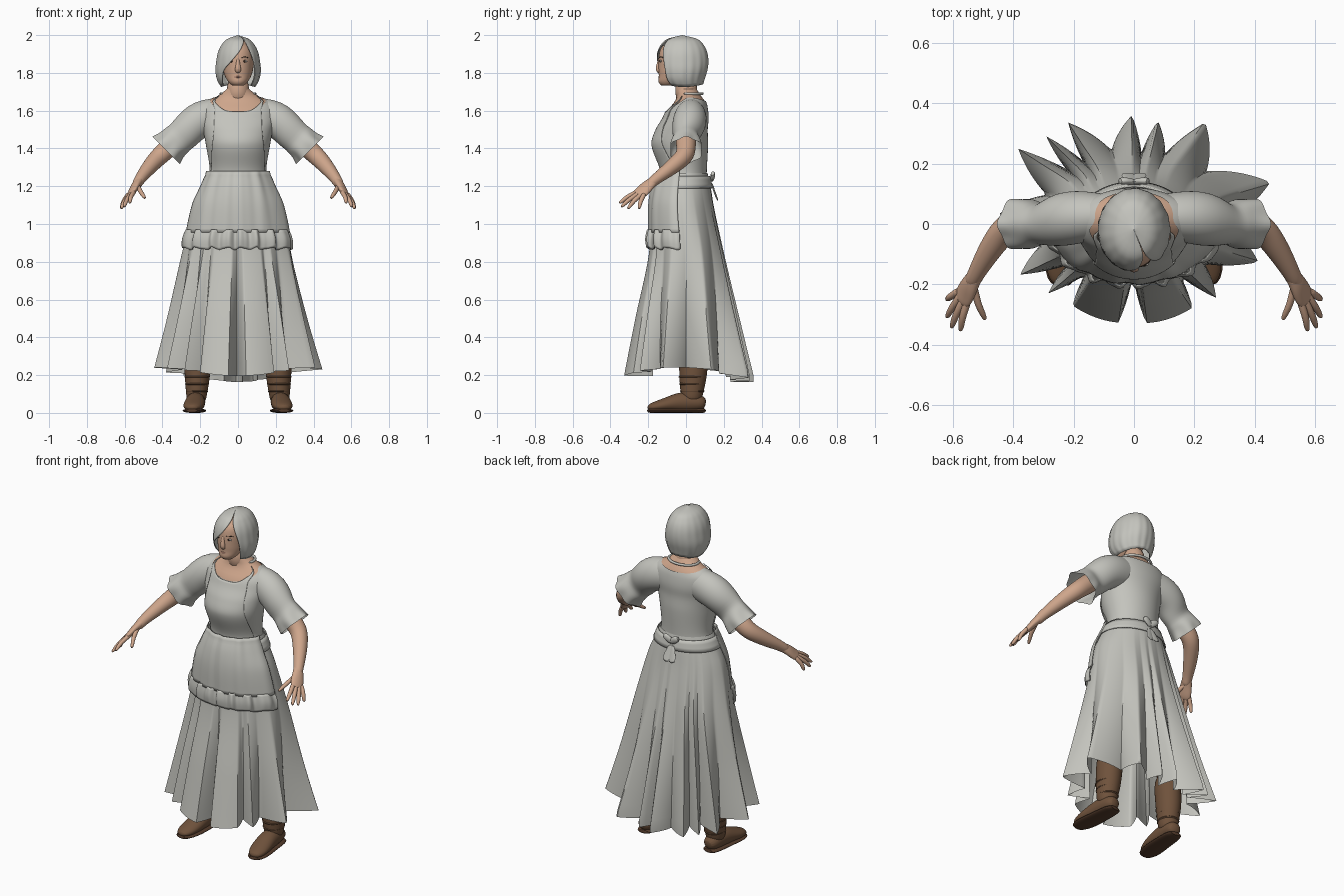
import bpy
import math
from math import sin, cos, pi, radians
from mathutils import Vector

if "Cube" in bpy.data.objects:
    bpy.data.objects.remove(bpy.data.objects["Cube"], do_unlink=True)


def material(name, *rgb):
    m = bpy.data.materials.new(name)
    m.use_nodes = True
    m.diffuse_color = (*rgb, 1)
    m.node_tree.nodes["Principled BSDF"].inputs["Base Color"].default_value = (*rgb, 1)
    return m


GREY = material("grey cloth", .55, .55, .51)
SKIN = material("skin", .62, .38, .26)
LEATHER = material("brown leather", .16, .085, .045)
SOLE = material("dark sole", .09, .045, .025)
DARK = material("dark brown", .05, .03, .02)
WHITE = material("eye white", .6, .55, .5)
LIP = material("lips", .45, .23, .17)
ACROSS, UPWARD, HAND = (0, 1, 0), (0, 0, 1), (.76, -.15, .65)
parts = []


def grid(name, surface, around, along, mat, closed=False, caps=False, subdiv=0, thick=0):
    """Surface from surface(u, v); u runs around, v runs along."""
    cols = around if closed else around + 1
    verts = [surface(i / around, j / along) for j in range(along + 1) for i in range(cols)]
    faces = []
    for j in range(along):
        for i in range(around):
            k = (i + 1) % cols
            low, high = j * cols, (j + 1) * cols
            faces.append((low + i, low + k, high + k, high + i))
    if caps:
        faces.append(tuple(reversed(range(cols))))
        faces.append(tuple(range(along * cols, (along + 1) * cols)))
    mesh = bpy.data.meshes.new(name)
    mesh.from_pydata(verts, [], faces)
    mesh.materials.append(mat)
    ob = bpy.data.objects.new(name, mesh)
    bpy.context.collection.objects.link(ob)
    if thick:
        ob.modifiers.new("thickness", "SOLIDIFY").thickness = thick
    if subdiv:
        smooth = ob.modifiers.new("smooth", "SUBSURF")
        smooth.levels = smooth.render_levels = subdiv
    parts.append(ob)


def tube(name, points, mat, sides=12, ref=ACROSS, caps=True, wave=0, flip=1, subdiv=1):
    """Tube along points (x, y, z, radius across, [radius deep])."""
    path = [Vector((p[0] * flip, p[1], p[2])) for p in points]
    ref = Vector((ref[0] * flip, ref[1], ref[2]))
    last = len(path) - 1

    def surface(u, v):
        j = round(v * last)
        tangent = (path[min(j + 1, last)] - path[max(j - 1, 0)]).normalized()
        side = tangent.cross(ref).normalized()
        angle = u * 2 * pi
        flare = 1 + wave * cos(6 * angle) * v ** 6
        wide, deep = points[j][3], points[j][-1]
        return path[j] + flare * (side * cos(angle) * wide + tangent.cross(side) * sin(angle) * deep)
    grid(name, surface, sides, last, mat, True, caps, subdiv)


def ball(name, loc, size, mat):
    bpy.ops.mesh.primitive_uv_sphere_add(segments=16, ring_count=10, location=loc)
    ob = bpy.context.object
    ob.name, ob.scale = name, size
    ob.data.materials.append(mat)
    parts.append(ob)


def lookup(rows, z):
    """Smooth interpolation in rows sorted by their first column."""
    end = len(rows) - 1
    z = min(max(z, rows[0][0]), rows[end][0])
    i = max(k for k in range(end) if rows[k][0] <= z)
    height = rows[i + 1][0] - rows[i][0]
    t = (z - rows[i][0]) / height

    def slope(k, column):
        below, above = rows[max(k - 1, 0)], rows[min(k + 1, end)]
        return (above[column] - below[column]) / (above[0] - below[0]) * height
    result = []
    for column in range(1, len(rows[0])):
        p, q = rows[i][column], rows[i + 1][column]
        m, w = slope(i, column), slope(i + 1, column)
        result.append(p + t * m + t * t * (3 * (q - p) - 2 * m - w) + t ** 3 * (2 * (p - q) + m + w))
    return result


def oval(rows, phi, z, off=0):
    """Point on a stacked-oval body; phi = 0 is the front, pi/2 is +x."""
    rx, yc, ry = lookup(rows, z)
    return Vector(((rx + off) * sin(phi), yc - (ry + off) * cos(phi), z))


# Torso rows: height, half width, centre, half depth
TORSO = [(1.2, .17, -.01, .12), (1.28, .15, -.01, .12), (1.42, .17, -.03, .147), (1.5, .185, -.02, .135),
         (1.56, .2, 0, .12), (1.61, .2, .01, .106), (1.65, .17, .02, .086), (1.68, .11, .015, .07), (1.72, .06, 0, .06)]


def bodice(u, v):
    phi = u * 2 * pi
    c = cos(phi)
    top = 1.67 - (.075 if c > 0 else .02) * c * c
    return oval(TORSO, phi, 1.2 + v * (top - 1.2))


def bib(u, v):
    s = 2 * u - 1
    z = 1.26 + v * (.335 + .085 * s ** 4)
    half = lookup([(1.26, 70), (1.6, 36), (1.68, 62)], z)[0]
    return oval(TORSO, s * radians(half), z, .006)


def chest(u, v):
    return oval(TORSO, u * 2 * pi, 1.5 + .22 * v, -.007)


grid("bodice", bodice, 64, 30, GREY, True)
grid("upper_chest", chest, 48, 14, SKIN, True)
grid("apron_bib", bib, 36, 30, GREY, thick=.004)
strap_angles = [radians(60 + 30 * k) for k in range(9)]
tube("neck_strap", [(.095 * sin(a), .02 - .07 * cos(a), 1.69, .008) for a in strap_angles], GREY, 8, UPWARD)
tube("neck", [(0, .01, 1.64, .07, .06), (0, 0, 1.7, .06), (0, 0, 1.78, .056)], SKIN, 20)

# Skirt rows as above, and fold ridges at the hem: degrees from +x, radius
SKIRT = [(.2, .44, 0, .33), (.5, .37, 0, .27), (.85, .295, 0, .196), (1.1, .235, -.02, .165),
         (1.2, .19, -.02, .15), (1.27, .16, -.016, .13)]
RIDGES = [(-17, .44), (17, .48), (55, .41), (77, .35), (91, .36), (123, .4), (135, .41), (147, .46), (176, .46),
          (204, .42), (219, .37), (233, .34), (261, .33), (277, .33), (305, .34), (318, .37), (343, .44), (377, .48)]


def hem_radius(angle):
    """Straight folds dipping between ridges; the two front panels stay flat."""
    i = max(k for k in range(len(RIDGES) - 1) if RIDGES[k][0] <= angle)
    (start, first), (stop, second) = RIDGES[i], RIDGES[i + 1]
    t = (angle - start) / (stop - start)
    flat = 230 < start < 300 and stop - start > 20
    dip = 0 if flat else .5 if start == 261 else .33
    return (first + (second - first) * t) * (1 - dip * (1 - abs(2 * t - 1)))


def ring(phi, z):
    rx, yc, ry = lookup(SKIRT, z)
    return rx * ry / math.hypot(ry * sin(phi), rx * cos(phi)), yc


def skirt_point(phi, z, fold=1, off=0):
    hem = hem_radius((math.degrees(phi) - 90) % 360)
    r, yc = ring(phi, z)
    weight = fold * max(0, min(1, (1.27 - z) / 1.05)) ** 1.5
    r = r * (1 + weight * (hem / ring(phi, .2)[0] - 1)) + off
    return Vector((r * sin(phi), yc - r * cos(phi), z))


def skirt(u, v):
    phi = u * 2 * pi
    low = .21 - .03 * cos(2 * phi) + .016 * cos(phi)
    return skirt_point(phi, low + v * (1.27 - low))


def band(half, bottom, top, off, waves=0, amp=0, mid=0, drop=0):
    """Rippled strip lying on the skirt; drop lets its lower edge hang unevenly."""
    def surface(u, v):
        phi = radians(half) * (2 * u - 1)
        ripple = sin(waves * phi) + .4 * sin(waves * 1.7 * phi + 1)
        z = bottom + v * (top - bottom) + drop * (1 - v) * ripple
        return skirt_point(phi + mid, z, .2, off + amp * ripple + amp * sin(pi * v))
    return surface


grid("skirt", skirt, 240, 30, GREY, True)
grid("apron_front", band(84, .955, 1.28, .01, waves=11, amp=.003), 90, 16, GREY, thick=.004)
grid("apron_ruffle", band(84, .87, .97, .01, waves=17, amp=.009, drop=.006), 180, 8, GREY, thick=.004)
grid("apron_tie", band(100, 1.19, 1.255, .01, mid=pi), 60, 3, GREY, thick=.006)

# Head rows as above
HEAD = [(1.733, .03, -.1, .03), (1.75, .05, -.085, .06), (1.785, .07, -.06, .084), (1.82, .08, -.04, .106),
        (1.9, .086, -.03, .112), (1.94, .07, -.03, .095), (1.97, .03, -.03, .05)]


def head(u, v):
    return oval(HEAD, u * 2 * pi, 1.733 + .237 * v)


def mouth_point(x):
    return x, -.143 + 15 * x * x, 1.778, .006 - .1 * abs(x)


grid("head", head, 36, 24, SKIN, True, True)
tube("nose", [(0, -.138, 1.88, .008), (0, -.144, 1.85, .01), (0, -.152, 1.82, .018, .013),
              (0, -.14, 1.8, .014, .01)], SKIN, subdiv=2)
tube("mouth", [mouth_point(k * .013) for k in range(-2, 3)], LIP, 8, UPWARD)

# Bob haircut, open over the face and swept across one eye
# columns: height, half width, centre, half depth, opening angle on each side
HAIR = [(1.725, .09, -.01, .1, -58, 49), (1.76, .11, -.02, .12, -50, 49), (1.81, .12, -.02, .134, -38, 48),
        (1.86, .116, -.02, .138, -16, 45), (1.91, .106, -.02, .13, 4, 38), (1.95, .086, -.02, .11, 18, 33),
        (1.98, .056, -.02, .076, 28, 31), (2, .001, -.02, .001, 30, 30)]


def hair(u, v):
    z = 1.725 + .275 * (1 - (1 - v) ** 1.8)
    rx, yc, ry, right_edge, left_edge = lookup(HAIR, z)
    phi = radians(left_edge + u * (360 + right_edge - left_edge))
    strand = 1 + .012 * sin(17 * phi) * (1 - v)
    lift = .015 * ((1 - v) * cos(phi)) ** 2
    return Vector((rx * strand * sin(phi), yc - ry * strand * cos(phi), z + lift))


grid("hair", hair, 96, 28, GREY, thick=.005)

# Mirrored parts: eyes, bow, sleeves, arms, hands, legs and boots
FINGERTIPS = {"index": (.575, -.355, 1.11), "middle": (.605, -.345, 1.09),
              "ring": (.62, -.31, 1.08), "little": (.62, -.25, 1.08)}
KNUCKLES = Vector((.552, -.262, 1.168)), Vector((.586, -.226, 1.148))
FOOT = [(.215, .105, .045, .03), (.22, .07, .055, .05, .045), (.225, -.02, .06, .052, .058),
        (.23, -.09, .047, .058, .04), (.24, -.16, .034, .054, .028), (.245, -.205, .026, .026, .016)]


def finger(name, base, tip, flip):
    base, tip = Vector(base), Vector(tip)
    bend = base.lerp(tip, .5) + Vector((.006, -.004, .005))
    points = [(*base.lerp(tip, -.2), .012), (*base, .014), (*bend, .013), (*base.lerp(tip, .85), .011), (*tip, .006)]
    tube(name, points, SKIN, 8, HAND, flip=flip)


for s, side in ((1, "left"), (-1, "right")):
    ball(side + "_eye", (s * .035, -.133, 1.862), (.015, .006, .006), WHITE)
    ball(side + "_iris", (s * .034, -.138, 1.862), (.006, .003, .006), DARK)
    tube(side + "_brow", [(.016, -.142, 1.88, .002), (.035, -.137, 1.886, .003), (.056, -.12, 1.88, .002)],
         DARK, 8, UPWARD, flip=s)
    tube(side + "_bow_loop", [(-.01, .135, 1.23, .02, .012), (.03, .145, 1.26, .022, .012), (.05, .14, 1.27, .014)],
         GREY, 10, flip=s)
    tube(side + "_bow_tail", [(0, .135, 1.22, .016, .006), (.014, .15, 1.17, .024, .005), (.022, .17, 1.12, .03, .005)],
         GREY, 8, flip=s)
    tube(side + "_sleeve", [(.1, .025, 1.575, .09, .075), (.16, .025, 1.567, .098, .085), (.215, .02, 1.545, .097, .09),
                            (.255, .01, 1.51, .09, .085), (.285, 0, 1.477, .088, .073), (.312, 0, 1.455, .084, .066),
                            (.328, 0, 1.44, .088, .074), (.35, 0, 1.42, .086), (.38, 0, 1.39, .098, .086)],
         GREY, 36, caps=False, wave=.07, flip=s)
    tube(side + "_arm", [(.27, 0, 1.49, .058), (.35, 0, 1.42, .054), (.41, 0, 1.365, .05), (.45, -.045, 1.325, .045),
                         (.495, -.115, 1.27, .036), (.525, -.17, 1.23, .028), (.54, -.2, 1.2, .027)],
         SKIN, 16, flip=s, subdiv=2)
    tube(side + "_palm", [(.51, -.15, 1.247, .022), (.53, -.18, 1.22, .03, .024), (.545, -.205, 1.2, .037, .022),
                          (.56, -.235, 1.17, .042, .018), (.575, -.26, 1.15, .036, .013)],
         SKIN, 12, HAND, flip=s, subdiv=2)
    for k, (name, tip) in enumerate(FINGERTIPS.items()):
        finger(f"{side}_{name}_finger", KNUCKLES[0].lerp(KNUCKLES[1], k / 3), tip, s)
    finger(side + "_thumb", (.53, -.205, 1.2), (.492, -.318, 1.135), s)
    tube(side + "_leg", [(.2, .04, .36, .06), (.17, .02, .55, .07), (.1, 0, .95, .09)], SKIN, 16, flip=s)
    tube(side + "_boot_shaft", [(.22, .03, .05, .05), (.22, .03, .1, .056, .06), (.216, .035, .16, .064, .07),
                                (.215, .04, .24, .072, .078), (.2, .04, .42, .074, .08)], LEATHER, 20, flip=s, subdiv=2)
    tube(side + "_boot_foot", FOOT, LEATHER, 16, UPWARD, flip=s, subdiv=2)
    tube(side + "_boot_sole", [(p[0], p[1] * 1.02, .012, p[3] + .006, .013) for p in FOOT], SOLE, 12, UPWARD, flip=s)
    for k in range(3):
        z, r = .115 + .038 * k, .062 + .004 * k
        tube(f"{side}_boot_strap_{k}", [(.217, .033, z + d, r - .6 * abs(d), r + .006 - .6 * abs(d))
                                        for d in (-.009, 0, .009)], LEATHER, 20, flip=s)

# Smooth shading with sharp creases kept
bpy.ops.object.select_all(action="DESELECT")
for ob in parts:
    ob.select_set(True)
bpy.context.view_layer.objects.active = parts[0]
bpy.ops.object.shade_smooth_by_angle(angle=radians(50))
